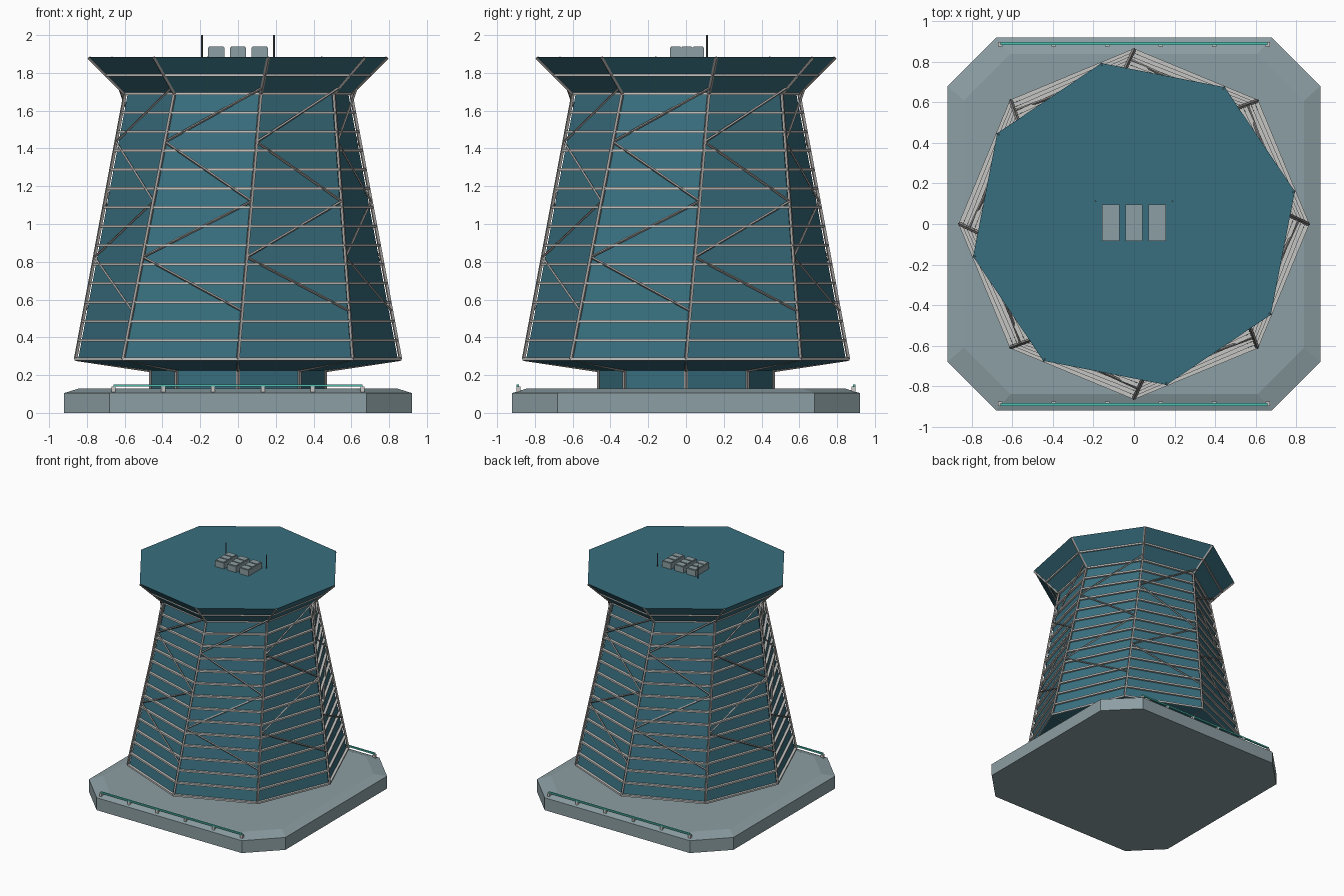
import bpy, bmesh, math
from mathutils import Vector

if "Cube" in bpy.data.objects:
    bpy.data.objects.remove(bpy.data.objects["Cube"])


def material(name, rgb):
    m = bpy.data.materials.new(name)
    m.diffuse_color = (*rgb, 1)
    m.use_nodes = True
    m.node_tree.nodes["Principled BSDF"].inputs["Base Color"].default_value = m.diffuse_color
    return m


GLASS = material("teal_glass", (0.040, 0.158, 0.211))
STONE = material("pale_grey", (0.262, 0.342, 0.366))
LEDGE = material("light_grey_ledge", (0.56, 0.56, 0.55))
FRAME = material("mid_grey_frame", (0.36, 0.35, 0.34))
RAIL = material("bright_teal", (0.08, 0.52, 0.45))
MAST = material("dark_grey", (0.12, 0.14, 0.15))

TWIST = 0.2
Z_LOW, Z_NECK, Z_TOP = 0.285, 1.69, 1.885
R_LOW, R_NECK, R_TOP = 0.86, 0.61, 0.81
LEVELS = [Z_LOW + (Z_NECK - Z_LOW) * k / 14 for k in range(15)]


def finish(bm, name, mat):
    bmesh.ops.recalc_face_normals(bm, faces=bm.faces)
    mesh = bpy.data.meshes.new(name)
    bm.to_mesh(mesh)
    bm.free()
    mesh.materials.append(mat)
    obj = bpy.data.objects.new(name, mesh)
    bpy.context.collection.objects.link(obj)
    return obj


def corner(i, r, z, twist=0.0):
    a = i * math.pi / 4 + twist
    return Vector((r * math.cos(a), r * math.sin(a), z))


def tower_corner(i, z, grow=0.0):
    """Point on the straight, leaning corner column i at height z."""
    if z <= Z_NECK:
        p = corner(i, R_LOW, Z_LOW).lerp(corner(i, R_NECK, Z_NECK, TWIST),
                                         (z - Z_LOW) / (Z_NECK - Z_LOW))
    else:
        p = corner(i, R_NECK, Z_NECK, TWIST).lerp(corner(i, R_TOP, Z_TOP, TWIST),
                                                  (z - Z_NECK) / (Z_TOP - Z_NECK))
    return p + Vector((p.x, p.y, 0)).normalized() * grow


def tower_ring(z, grow=0.0, dz=0.0):
    return [tower_corner(i, z, grow) + Vector((0, 0, dz)) for i in range(8)]


def loft(name, rings, mat):
    """Skin closed rings of equal count and cap both ends."""
    bm = bmesh.new()
    rows = [[bm.verts.new(p) for p in ring] for ring in rings]
    n = len(rows[0])
    for a, b in zip(rows, rows[1:]):
        for i in range(n):
            j = (i + 1) % n
            bm.faces.new((a[i], a[j], b[j], b[i]))
    bm.faces.new(rows[0][::-1])
    bm.faces.new(rows[-1])
    return finish(bm, name, mat)


def rods(name, pairs, radius, mat, sides=4):
    bm = bmesh.new()
    for p, q in pairs:
        d = q - p
        geo = bmesh.ops.create_cone(bm, cap_ends=True, segments=sides, radius1=radius,
                                    radius2=radius, depth=d.length)
        m = d.to_track_quat('Z', 'Y').to_matrix().to_4x4()
        m.translation = (p + q) / 2
        bmesh.ops.transform(bm, matrix=m, verts=geo["verts"])
    return finish(bm, name, mat)


def boxes(name, items, mat):
    bm = bmesh.new()
    for centre, size in items:
        geo = bmesh.ops.create_cube(bm, size=1)
        bmesh.ops.scale(bm, vec=size, verts=geo["verts"])
        bmesh.ops.translate(bm, vec=centre, verts=geo["verts"])
    return finish(bm, name, mat)


# Plinth: square slab with cut corners and a sloping upper edge
def cut_square(half, flat, z):
    pts = [(half, -flat), (half, flat), (flat, half), (-flat, half),
           (-half, flat), (-half, -flat), (-flat, -half), (flat, -half)]
    return [Vector((x, y, z)) for x, y in pts]


loft("plinth", [cut_square(0.92, 0.68, 0), cut_square(0.92, 0.68, 0.105),
                cut_square(0.84, 0.61, 0.13)], STONE)

# Eight-sided glass body: stem, undercut, twisting wall set back from the ledges
loft("glass_body", [[corner(i, 0.46, 0.01) for i in range(8)],
                    [corner(i, 0.46, 0.225) for i in range(8)],
                    [corner(i, R_LOW, Z_LOW - 0.008) for i in range(8)]]
     + [tower_ring(z, -0.014) for z in LEVELS], GLASS)

# Flared glass crown with flat roof
loft("glass_crown", [tower_ring(Z_NECK), tower_ring(Z_TOP)], GLASS)

# Floor plates that show as ledges round the leaning wall and crown
for k, z in enumerate(LEVELS + [1.788]):
    loft(f"floor_plate_{k + 1}",
         [tower_ring(z, 0.006, -0.007), tower_ring(z, 0.006, 0.007)], LEDGE)

# Corner columns, following the body from plinth to roof
columns = []
for i in range(8):
    path = [corner(i, 0.46, 0.12), corner(i, 0.46, 0.225), tower_corner(i, Z_LOW),
            tower_corner(i, Z_NECK), tower_corner(i, Z_TOP - 0.004)]
    columns += list(zip(path, path[1:]))
rods("corner_columns", columns, 0.010, FRAME)

# Zigzag bracing on every face
braces = []
for i in range(8):
    path = [tower_corner(i + (k + 1) % 2, z)
            for k, z in enumerate((0.54, 0.825, 1.12, 1.435, 1.72))]
    braces += list(zip(path, path[1:]))
rods("zigzag_braces", braces, 0.007, FRAME)

# Roof units with three raised lids each
units, lids = [], []
for x in (-0.115, 0, 0.115):
    units.append(((x, 0.005, 1.907), (0.085, 0.18, 0.054)))
    lids += [((x, 0.005 + dy, 1.936), (0.075, 0.05, 0.008)) for dy in (-0.06, 0, 0.06)]
boxes("roof_units", units, STONE)
boxes("roof_unit_lids", lids, STONE)

# Roof masts
rods("roof_masts", [(Vector((x, 0.112, Z_TOP)), Vector((x, 0.112, 2.0)))
                    for x in (-0.19, 0.19)], 0.005, MAST)

# Low rails along front and back of the plinth, on small pale feet
boxes("plinth_rails", [((0, y, 0.145), (1.32, 0.014, 0.012)) for y in (-0.89, 0.89)], RAIL)
boxes("rail_feet", [((x, y, 0.122), (0.022, 0.022, 0.034))
                    for y in (-0.887, 0.887)
                    for x in (-0.66, -0.396, -0.132, 0.132, 0.396, 0.66)], LEDGE)
